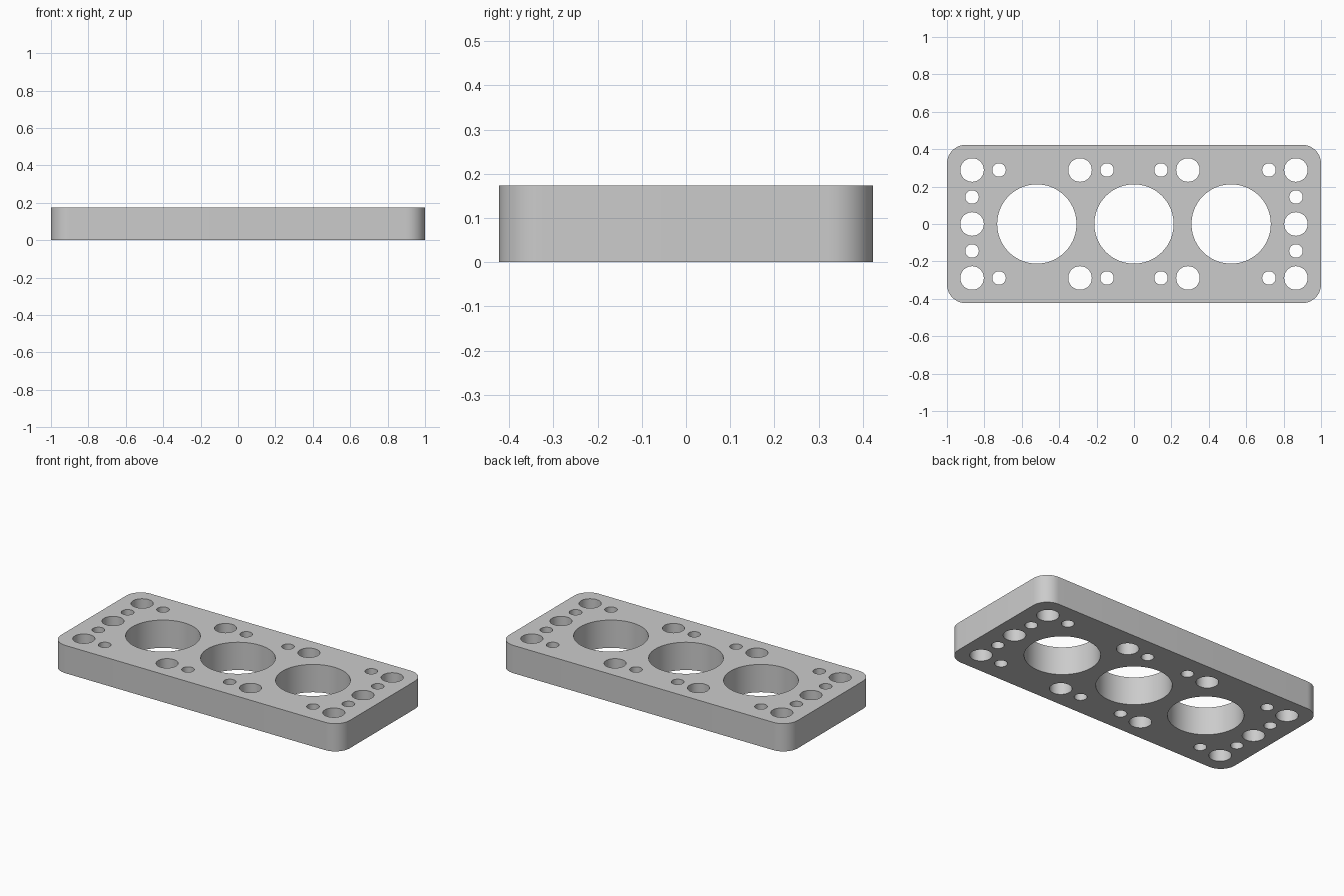
import bpy
import bmesh
from math import cos, sin, pi, radians

cube = bpy.data.objects.get("Cube")
if cube:
    bpy.data.objects.remove(cube)

HALF_X, HALF_Y, HEIGHT, CORNER = 1.0, 0.423, 0.174, 0.1
PITCH = 0.1443          # hole grid spacing
BORE_R, BOLT_R, PIN_R = 0.212, 0.063, 0.036

metal = bpy.data.materials.new("grey metal")
metal.use_nodes = True
grey = (0.6, 0.6, 0.6, 1)
metal.diffuse_color = grey
metal.node_tree.nodes["Principled BSDF"].inputs["Base Color"].default_value = grey


def arc(cx, cy, r, start, sweep, steps):
    return [(cx + r * cos(start + sweep * i / steps),
             cy + r * sin(start + sweep * i / steps)) for i in range(steps + 1)]


# Flat profile: rounded outline with holes, extruded to thickness
profile = bpy.data.curves.new("plate", "CURVE")
profile.dimensions = "2D"
profile.fill_mode = "BOTH"
profile.extrude = HEIGHT / 2


def add_loop(points):
    spline = profile.splines.new("POLY")
    spline.points.add(len(points) - 1)
    for p, (x, y) in zip(spline.points, points):
        p.co = (x, y, 0, 1)
    spline.use_cyclic_u = True


def add_hole(x, y, r, steps):
    add_loop(arc(x, y, r, 0, 2 * pi, steps)[:-1])


# Outer edge with rounded corners
outline = []
for i, (sx, sy) in enumerate([(1, 1), (-1, 1), (-1, -1), (1, -1)]):
    outline += arc(sx * (HALF_X - CORNER), sy * (HALF_Y - CORNER),
                   CORNER, i * pi / 2, pi / 2, 12)
add_loop(outline)

# Three large bores
for k in (-1, 0, 1):
    add_hole(k * 3.6 * PITCH, 0, BORE_R, 72)

# Long rows of bolt and pin holes
for row in (-2, 2):
    for col in (-6, -2, 2, 6):
        add_hole(col * PITCH, row * PITCH, BOLT_R, 40)
    for col in (-5, -1, 1, 5):
        add_hole(col * PITCH, row * PITCH, PIN_R, 32)

# End columns of bolt and pin holes
for col in (-6, 6):
    add_hole(col * PITCH, 0, BOLT_R, 40)
    for row in (-1, 1):
        add_hole(col * PITCH, row * PITCH, PIN_R, 32)

# Turn the profile into a clean welded mesh standing on the ground
plate = bpy.data.objects.new("perforated_plate", profile)
bpy.context.collection.objects.link(plate)
bpy.ops.object.select_all(action="DESELECT")
plate.select_set(True)
bpy.context.view_layer.objects.active = plate
bpy.ops.object.convert(target="MESH")
plate = bpy.context.object

bm = bmesh.new()
bm.from_mesh(plate.data)
bmesh.ops.remove_doubles(bm, verts=bm.verts, dist=0.0001)
bmesh.ops.translate(bm, verts=bm.verts, vec=(0, 0, HEIGHT / 2))
bmesh.ops.recalc_face_normals(bm, faces=bm.faces)
bm.to_mesh(plate.data)
bm.free()

plate.data.materials.clear()
plate.data.materials.append(metal)
bpy.ops.object.shade_smooth_by_angle(angle=radians(30))
